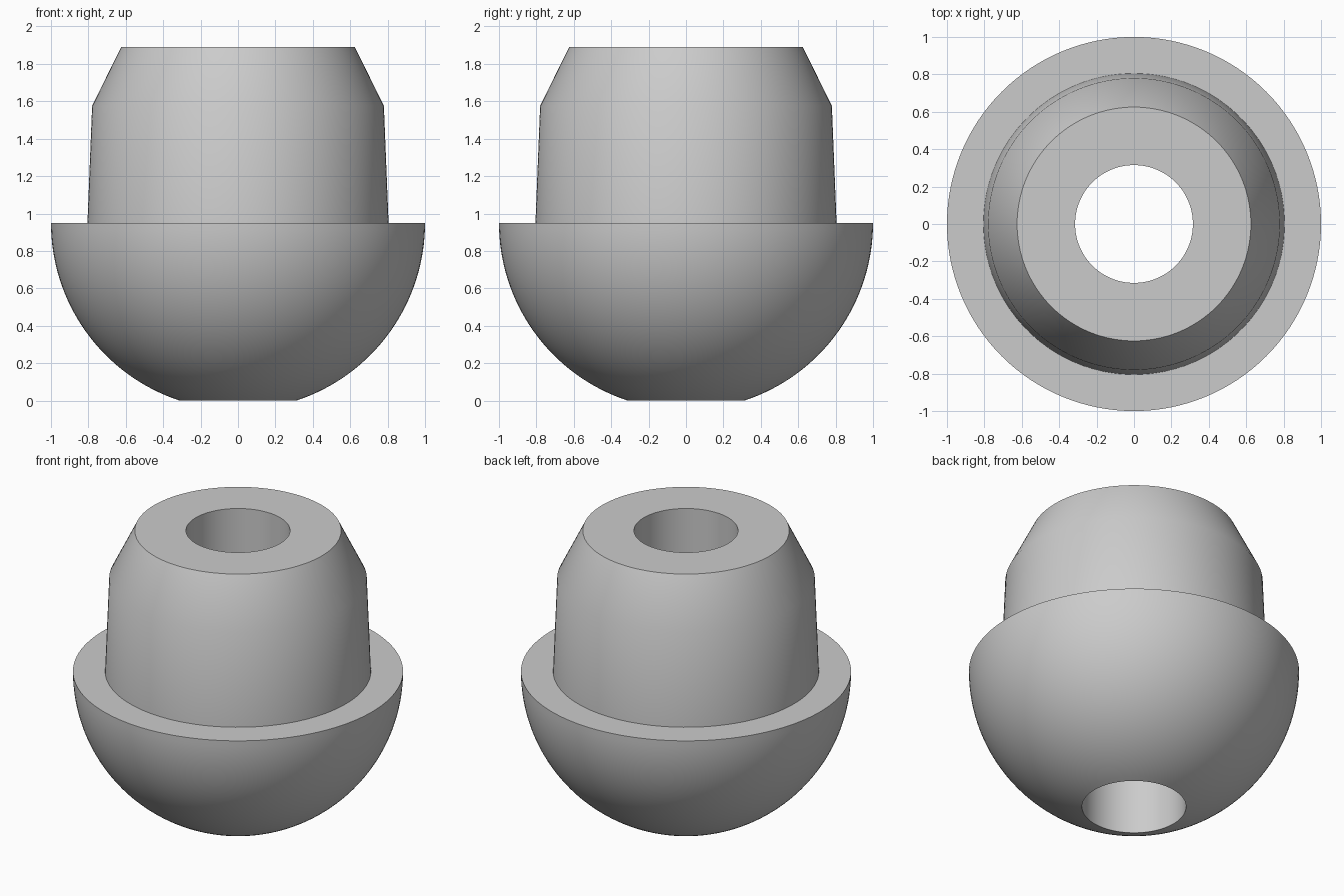
import bpy
import bmesh
import math

SEGMENTS = 128
BORE = 0.315      # radius of the through hole
RIM_Z = 0.95      # height of the bowl's flat rim, also the sphere centre

cube = bpy.data.objects.get("Cube")
if cube:
    bpy.data.objects.remove(cube, do_unlink=True)

# Single plain grey
grey = bpy.data.materials.new("plain_grey")
grey.use_nodes = True
colour = (0.6, 0.6, 0.6, 1.0)
grey.diffuse_color = colour
grey.node_tree.nodes["Principled BSDF"].inputs["Base Color"].default_value = colour


def lathe(name, profile):
    """Revolve a closed (radius, z) profile around the z axis."""
    bm = bmesh.new()
    rings = []
    for i in range(SEGMENTS):
        a = math.tau * i / SEGMENTS
        rings.append([bm.verts.new((r * math.cos(a), r * math.sin(a), z))
                      for r, z in profile])
    n = len(profile)
    for i in range(SEGMENTS):
        here, there = rings[i], rings[(i + 1) % SEGMENTS]
        for j in range(n):
            k = (j + 1) % n
            bm.faces.new((here[j], there[j], there[k], here[k]))
    bmesh.ops.recalc_face_normals(bm, faces=bm.faces)
    mesh = bpy.data.meshes.new(name)
    bm.to_mesh(mesh)
    bm.free()
    mesh.materials.append(grey)
    obj = bpy.data.objects.new(name, mesh)
    bpy.context.collection.objects.link(obj)
    bpy.ops.object.select_all(action="DESELECT")
    obj.select_set(True)
    bpy.context.view_layer.objects.active = obj
    bpy.ops.object.shade_smooth_by_angle(angle=math.radians(30))
    return obj


# Hemispherical arc from the bore's bottom edge up to the rim
start = math.acos(BORE)
steps = 32
bowl_arc = [(math.cos(start * (1 - i / steps)),
             RIM_Z - math.sin(start * (1 - i / steps)))
            for i in range(steps + 1)]

# Rim, slightly tapered plug, chamfered shoulder, flat top and bore
plug = [(0.805, RIM_Z), (0.78, 1.575), (0.625, 1.89), (BORE, 1.89)]

lathe("bored_plug_body", bowl_arc + plug)
